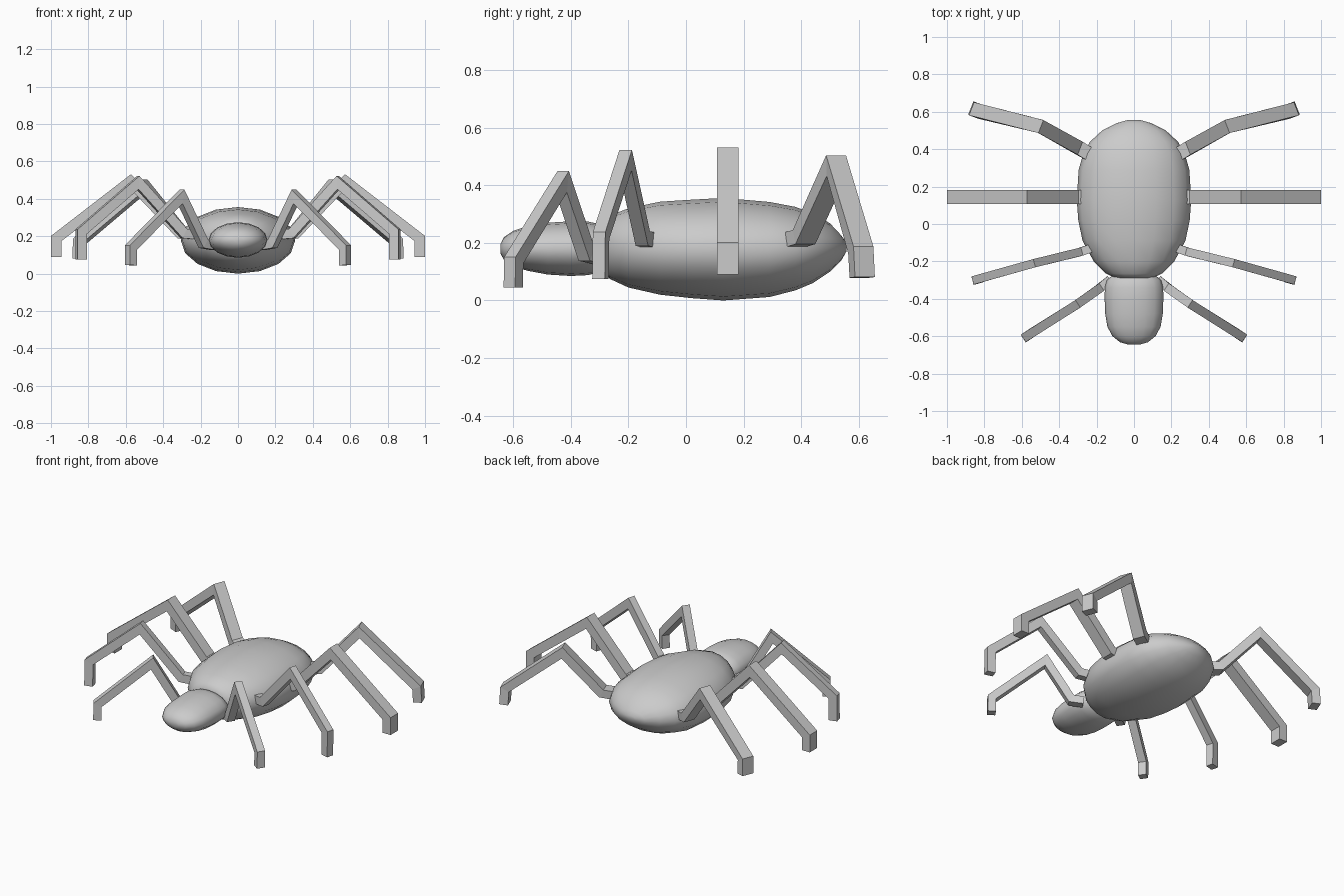
import bpy, bmesh, math
from mathutils import Vector

if "Cube" in bpy.data.objects:
    bpy.data.objects.remove(bpy.data.objects["Cube"])


def make_object(name, bm):
    bmesh.ops.recalc_face_normals(bm, faces=bm.faces)
    mesh = bpy.data.meshes.new(name)
    bm.to_mesh(mesh)
    bm.free()
    obj = bpy.data.objects.new(name, mesh)
    bpy.context.collection.objects.link(obj)
    return obj


def bridge(bm, rings):
    n = len(rings[0])
    for a, b in zip(rings, rings[1:]):
        for i in range(n):
            j = (i + 1) % n
            bm.faces.new((a[i], a[j], b[j], b[i]))
    bm.faces.new(rings[0])
    bm.faces.new(rings[-1])


def loft(name, sections, sides=16):
    """Smooth shell from elliptical sections: y, half width, bottom z, top z."""
    bm = bmesh.new()
    rings = []
    for y, rx, z0, z1 in sections:
        ring = []
        for i in range(sides):
            a = 2 * math.pi * i / sides
            ring.append(bm.verts.new((rx * math.cos(a), y,
                                      (z0 + z1) / 2 + (z1 - z0) / 2 * math.sin(a))))
        rings.append(ring)
    bridge(bm, rings)
    for f in bm.faces:
        f.smooth = True
    return make_object(name, bm)


def leg(name, path, width, thick):
    """Square bar mitred along a path, mirrored to the other side."""
    pts = [Vector(p) for p in path]
    flat = (pts[-1] - pts[0]) * Vector((1, 1, 0))
    d = flat.normalized()
    side = Vector((-d.y, d.x, 0))
    up = Vector((0, 0, 1))
    normals = []
    for a, b in zip(pts, pts[1:]):
        h, v = (b - a).dot(d), (b - a).z
        normals.append((d * -v + up * h).normalized())
    bm = bmesh.new()
    rings = []
    for i, p in enumerate(pts):
        n0, n1 = normals[max(i - 1, 0)], normals[min(i, len(normals) - 1)]
        m = (n0 + n1).normalized()
        m = m * (thick / 2 / max(m.dot(n0), 0.5))
        s = side * (width / 2)
        rings.append([bm.verts.new(p + q) for q in (m + s, m - s, -m - s, -m + s)])
    bridge(bm, rings)
    obj = make_object(name, bm)
    obj.modifiers.new("Mirror", 'MIRROR').use_mirror_merge = False
    return obj


# Abdomen
loft("body", [
    (-0.29, 0.10, 0.11, 0.265), (-0.265, 0.15, 0.075, 0.295),
    (-0.20, 0.215, 0.045, 0.32), (-0.09, 0.275, 0.02, 0.343),
    (0.02, 0.298, 0.008, 0.35), (0.13, 0.306, 0.0, 0.356),
    (0.29, 0.296, 0.012, 0.342), (0.38, 0.27, 0.035, 0.325),
    (0.44, 0.235, 0.06, 0.302), (0.50, 0.17, 0.10, 0.268),
    (0.54, 0.09, 0.14, 0.225), (0.557, 0.03, 0.17, 0.20)])

# Head
loft("head", [
    (-0.645, 0.03, 0.165, 0.195), (-0.632, 0.075, 0.14, 0.22),
    (-0.60, 0.115, 0.118, 0.242), (-0.55, 0.142, 0.103, 0.258),
    (-0.48, 0.154, 0.09, 0.27), (-0.40, 0.157, 0.085, 0.275),
    (-0.34, 0.156, 0.088, 0.274), (-0.30, 0.145, 0.098, 0.265),
    (-0.27, 0.11, 0.12, 0.245), (-0.255, 0.05, 0.155, 0.21)])

# Four pairs of legs, front to back
leg("front_legs", [(0.13, -0.30, 0.15), (0.185, -0.345, 0.16), (0.305, -0.43, 0.412),
                   (0.572, -0.598, 0.14), (0.572, -0.60, 0.045)], 0.048, 0.048)
leg("second_legs", [(0.23, -0.13, 0.21), (0.29, -0.15, 0.215), (0.535, -0.21, 0.487),
                    (0.838, -0.295, 0.225), (0.838, -0.297, 0.075)], 0.045, 0.052)
leg("third_legs", [(0.26, 0.145, 0.205), (0.31, 0.145, 0.215), (0.575, 0.145, 0.494),
                   (0.973, 0.145, 0.187), (0.973, 0.145, 0.09)], 0.075, 0.056)
leg("rear_legs", [(0.24, 0.375, 0.21), (0.30, 0.41, 0.22), (0.50, 0.522, 0.468),
                  (0.845, 0.607, 0.175), (0.848, 0.612, 0.08)], 0.074, 0.052)
